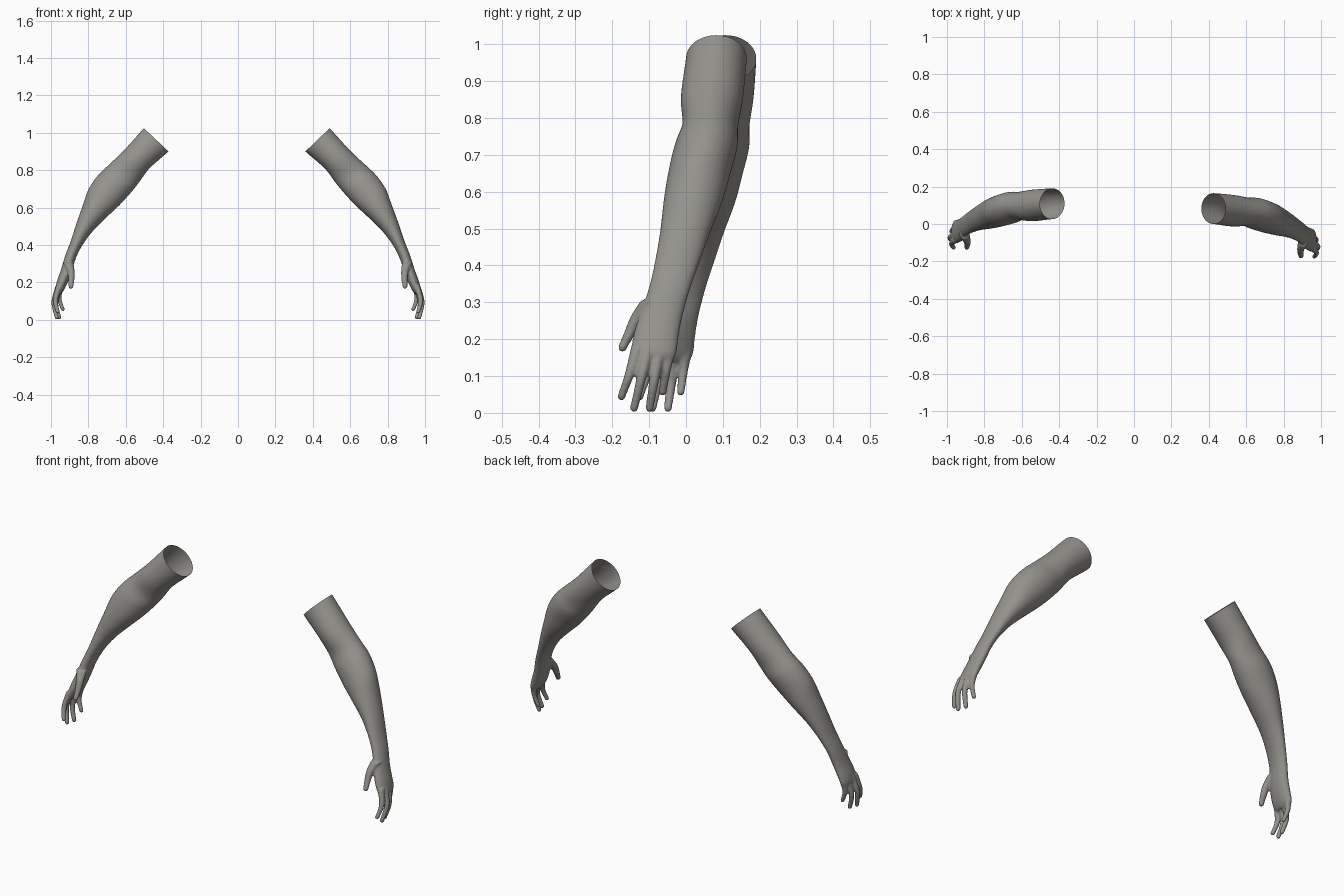
import bpy, bmesh, math
from mathutils import Vector

if "Cube" in bpy.data.objects:
    bpy.data.objects.remove(bpy.data.objects["Cube"])

skin = bpy.data.materials.new("warm_grey")
skin.diffuse_color = (0.30, 0.29, 0.265, 1)
skin.use_nodes = True
skin.node_tree.nodes["Principled BSDF"].inputs["Base Color"].default_value = skin.diffuse_color

# Arm stations: outer x, outer z, inner x, inner z, front y, back y
ARM = [
    (.430, 1.085, .300, .960, .004, .166),
    (.490, 1.025, .360, .900, .000, .165),
    (.600, .905, .463, .810, -.014, .155),
    (.680, .830, .520, .735, -.010, .142),
    (.740, .772, .565, .680, -.030, .140),
    (.790, .700, .625, .615, -.047, .122),
    (.822, .615, .700, .545, -.060, .100),
    (.857, .520, .775, .470, -.070, .067),
    (.891, .420, .831, .395, -.085, .036),
    (.922, .340, .866, .325, -.103, .010),
    (.946, .265, .888, .255, -.128, -.010),
    (.966, .210, .910, .200, -.144, -.020),
    (.977, .165, .930, .160, -.148, -.026),
    (.972, .142, .945, .140, -.138, -.036),
]
# Digits: knuckle, middle joints and tip, then start and end radius
DIGITS = [
    ([(.905, -.095, .305), (.892, -.130, .262), (.890, -.153, .215), (.893, -.172, .178)], .028, .013),
    ([(.955, -.130, .185), (.976, -.153, .105), (.964, -.175, .045)], .018, .0115),
    ([(.958, -.103, .180), (.984, -.121, .095), (.969, -.141, .013)], .018, .0115),
    ([(.954, -.072, .180), (.974, -.086, .090), (.956, -.099, .013)], .018, .0115),
    ([(.948, -.042, .180), (.956, -.054, .115), (.937, -.063, .057)], .017, .011),
]


def smooth_rows(rows, steps):
    """Catmull-Rom interpolation of number rows."""
    out = []
    for i in range(len(rows) - 1):
        p = [rows[max(0, min(len(rows) - 1, i + k))] for k in (-1, 0, 1, 2)]
        for s in range(steps):
            t = s / steps
            out.append([.5 * (2 * b + (c - a) * t + (2 * a - 5 * b + 4 * c - d) * t * t
                              + (3 * b - a - 3 * c + d) * t ** 3) for a, b, c, d in zip(*p)])
    out.append(list(rows[-1]))
    return out


def loft(bm, rings, n=32):
    """Closed skin through (centre, half axis, half axis) rings."""
    loops = [[bm.verts.new(c + u * math.cos(2 * math.pi * k / n) + v * math.sin(2 * math.pi * k / n))
              for k in range(n)] for c, u, v in rings]
    for a, b in zip(loops, loops[1:]):
        for k in range(n):
            bm.faces.new((a[k], a[(k + 1) % n], b[(k + 1) % n], b[k]))
    bm.faces.new(loops[0][::-1])
    bm.faces.new(loops[-1])


def build_arm(name, place, mirrored):
    bm = bmesh.new()
    # Upper arm, forearm and palm
    rings = []
    for ox, oz, ix, iz, fy, by in smooth_rows(ARM, 5):
        rings.append((Vector(((ox + ix) / 2, (fy + by) / 2, (oz + iz) / 2)),
                      Vector(((ox - ix) / 2, 0, (oz - iz) / 2)), Vector((0, (by - fy) / 2, 0))))
    loft(bm, rings)
    # Thumb and fingers with rounded tips
    for pts, r0, r1 in DIGITS:
        last = len(pts) - 1
        rows = smooth_rows([(*p, r0 + (r1 - r0) * (i / last) ** .6) for i, p in enumerate(pts)], 6)
        x, y, z, r = rows[-1]
        rows += [(x, y, z - r * d, r * s) for d, s in ((.5, .87), (.85, .53), (1, .15))]
        loft(bm, [(Vector((x, y, z)), Vector((r, 0, 0)), Vector((0, r, 0))) for x, y, z, r in rows], 16)
    bmesh.ops.recalc_face_normals(bm, faces=bm.faces)
    mesh = bpy.data.meshes.new(name)
    bm.to_mesh(mesh)
    bm.free()
    ob = bpy.data.objects.new(name, mesh)
    bpy.context.collection.objects.link(ob)

    # Fuse the parts into one soft skin
    fuse = ob.modifiers.new("fuse", 'REMESH')
    fuse.mode = 'VOXEL'
    fuse.voxel_size = .005
    soften = ob.modifiers.new("soften", 'SMOOTH')
    soften.factor = .5
    soften.iterations = 5
    bpy.context.view_layer.update()
    fused = bpy.data.meshes.new_from_object(ob.evaluated_get(bpy.context.evaluated_depsgraph_get()))
    ob.modifiers.clear()
    ob.data = fused

    # Cut the upper end open, then set the arm in its place
    bm = bmesh.new()
    bm.from_mesh(fused)
    bmesh.ops.bisect_plane(bm, geom=bm.verts[:] + bm.edges[:] + bm.faces[:],
                           plane_co=(.425, 0, .9625), plane_no=(-.693, 0, .721), clear_outer=True)
    for v in bm.verts:
        v.co = place(v.co)
    if mirrored:
        bmesh.ops.reverse_faces(bm, faces=bm.faces)
    bm.to_mesh(fused)
    bm.free()
    fused.materials.clear()
    fused.materials.append(skin)
    for p in fused.polygons:
        p.material_index = 0
        p.use_smooth = True


build_arm("right_side_arm", lambda c: c.copy(), False)
# The other arm is mirrored and turned slightly backwards
build_arm("left_side_arm",
          lambda c: Vector((-c.x - .015 * max(0, c.z - .15), c.y + .05 - .025 * c.z, c.z)), True)
